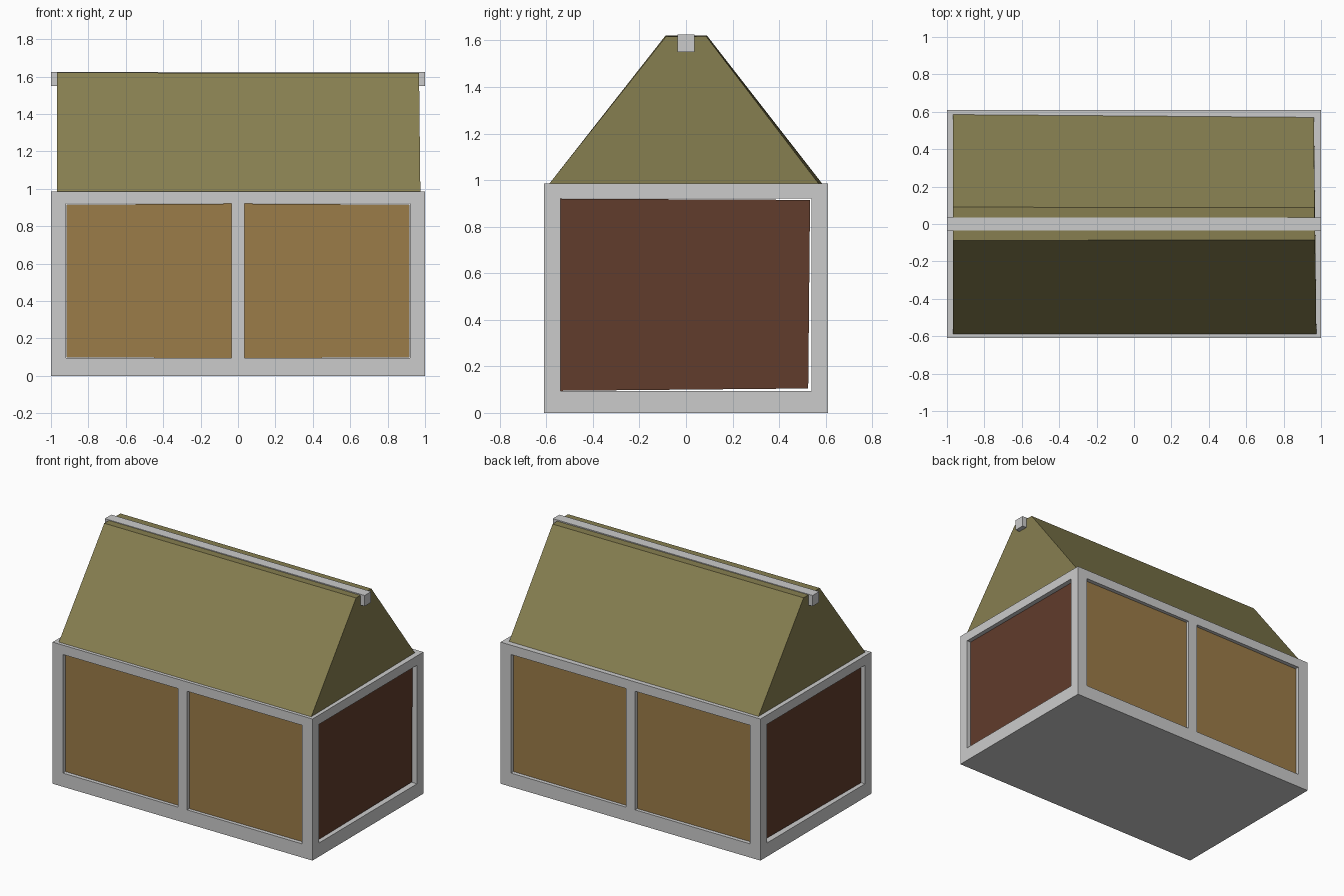
import bpy

if "Cube" in bpy.data.objects:
    bpy.data.objects.remove(bpy.data.objects["Cube"])


def material(name, rgb):
    m = bpy.data.materials.new(name)
    m.diffuse_color = (*rgb, 1)
    m.use_nodes = True
    m.node_tree.nodes["Principled BSDF"].inputs["Base Color"].default_value = m.diffuse_color
    return m


olive = material("olive", (0.24, 0.21, 0.08))
ochre = material("ochre", (0.33, 0.20, 0.065))
russet = material("russet", (0.12, 0.045, 0.025))


def extrude(name, loop, offset, mat=None):
    """Prism from a corner loop and an offset for the opposite cap."""
    n = len(loop)
    verts = list(loop) + [tuple(c + o for c, o in zip(p, offset)) for p in loop]
    faces = [tuple(range(n)), tuple(range(2 * n - 1, n - 1, -1))]
    faces += [(i, i + n, (i + 1) % n + n, (i + 1) % n) for i in range(n)]
    return mesh_object(name, verts, faces, mat)


def mesh_object(name, verts, faces, mat=None):
    me = bpy.data.meshes.new(name)
    me.from_pydata(verts, [], faces)
    ob = bpy.data.objects.new(name, me)
    bpy.context.collection.objects.link(ob)
    if mat:
        me.materials.append(mat)
    # consistent outward normals
    bpy.context.view_layer.objects.active = ob
    ob.select_set(True)
    bpy.ops.object.mode_set(mode='EDIT')
    bpy.ops.mesh.select_all(action='SELECT')
    bpy.ops.mesh.normals_make_consistent(inside=False)
    bpy.ops.object.mode_set(mode='OBJECT')
    ob.select_set(False)
    return ob


def box(name, x0, x1, y0, y1, z0, z1):
    loop = [(x0, y0, z0), (x1, y0, z0), (x1, y1, z0), (x0, y1, z0)]
    return extrude(name, loop, (0, 0, z1 - z0))


W, D, H = 1.0, 0.61, 0.985        # frame half width, half depth, height
PX, PY = 0.08, 0.07               # post sizes
FLOOR, RAIL = 0.095, 0.92         # top of base, underside of top rails

# base slab and ridge beam
box("base_slab", -W, W, -D, D, 0, FLOOR)
box("ridge_beam", -W, W, -0.036, 0.036, 1.55, 1.625)

# posts and top rails
for sy, side in ((-1, "front"), (1, "back")):
    ya, yb = sorted((sy * D, sy * (D - PY)))
    for sx, end in ((-1, "left"), (1, "right")):
        xa, xb = sorted((sx * W, sx * (W - PX)))
        box(f"{side}_{end}_post", xa, xb, ya, yb, FLOOR, RAIL)
    box(f"{side}_middle_post", -0.036, 0.036, ya, yb, FLOOR, RAIL)
    box(f"{side}_top_rail", -W, W, ya, yb, RAIL, H)
for sx, end in ((-1, "left"), (1, "right")):
    xa, xb = sorted((sx * W, sx * (W - PX)))
    box(f"{end}_top_rail", xa, xb, -D + PY, D - PY, RAIL, H)

# recessed wall panels, slightly out of square
for s, side in ((-1, "front"), (1, "back")):
    y = s * 0.587
    for e, end in ((-1, "left"), (1, "right")):
        loop = [(e * 0.036, y, FLOOR), (e * 0.918, y, 0.098),
                (e * 0.916, y, 0.915), (e * 0.036, y, RAIL)]
        extrude(f"{side}_{end}_panel", loop, (0, -s * 0.02, 0), ochre)
for s, end in ((-1, "left"), (1, "right")):
    x = s * 0.97
    loop = [(x, -0.54, FLOOR), (x, 0.525, 0.105),
            (x, 0.533, 0.915), (x, -0.54, RAIL)]
    extrude(f"{end}_end_panel", loop, (-s * 0.02, 0, 0), russet)

# roof: flat-topped gable, slightly out of square
left = [(-0.968, y, z) for y, z in
        ((-0.587, H), (0.585, H), (0.09, 1.621), (-0.088, 1.621))]
right = [(0.975, -0.587, H), (0.962, 0.57, H),
         (0.965, 0.088, 1.616), (0.968, -0.085, 1.618)]
mesh_object("roof", left + right,
            [(0, 1, 2, 3), (7, 6, 5, 4)] +
            [(i, i + 4, (i + 1) % 4 + 4, (i + 1) % 4) for i in range(4)], olive)
